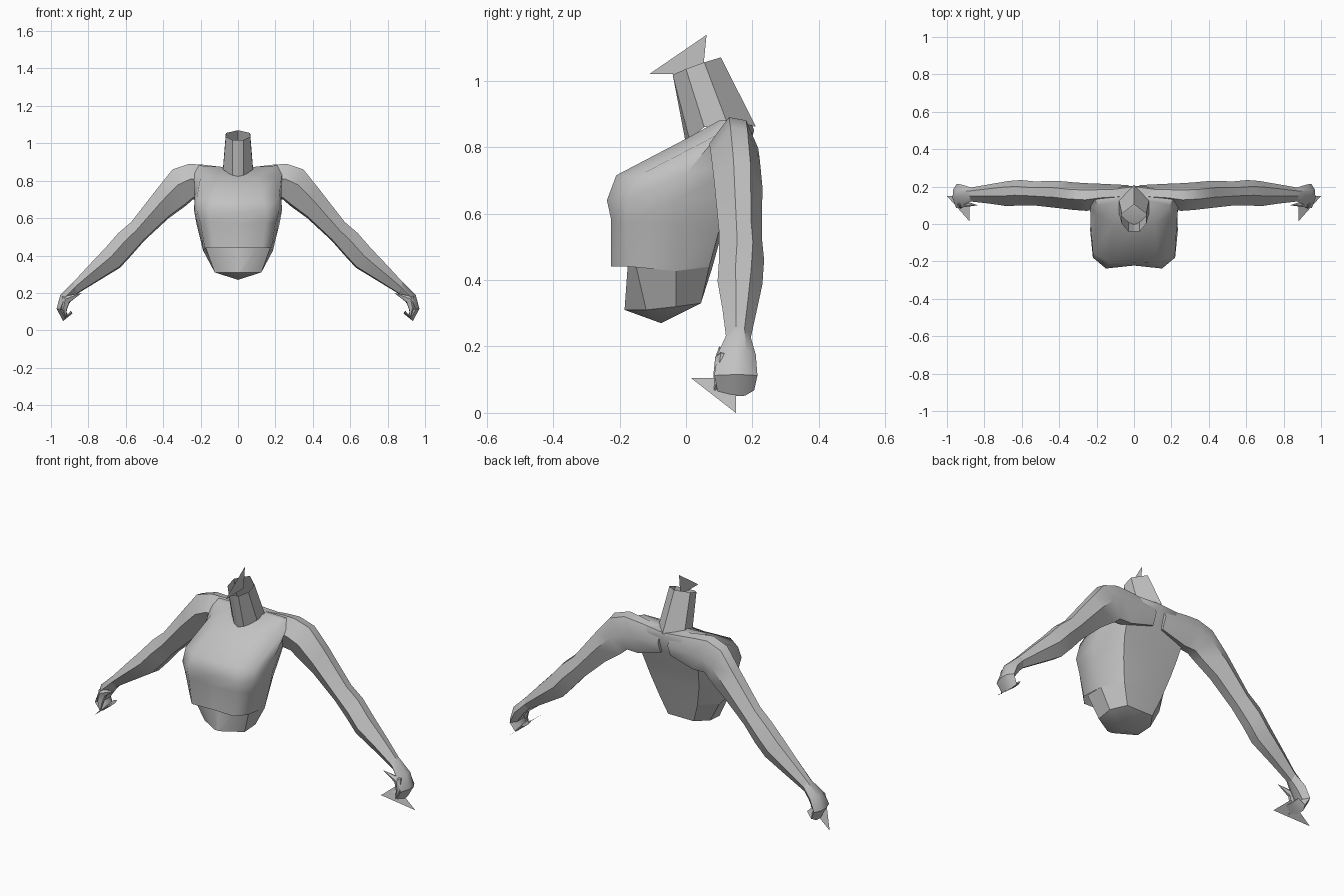
import bpy, bmesh, math

cube = bpy.data.objects.get("Cube")
if cube:
    bpy.data.objects.remove(cube, do_unlink=True)

grey = bpy.data.materials.new("plain grey")
grey.use_nodes = True
grey.diffuse_color = (0.54, 0.54, 0.54, 1)
grey.node_tree.nodes["Principled BSDF"].inputs["Base Color"].default_value = (0.54, 0.54, 0.54, 1)


def finish(name, bm, angle=35):
    bmesh.ops.recalc_face_normals(bm, faces=bm.faces)
    mesh = bpy.data.meshes.new(name)
    bm.to_mesh(mesh)
    bm.free()
    mesh.materials.append(grey)
    obj = bpy.data.objects.new(name, mesh)
    bpy.context.collection.objects.link(obj)
    bpy.ops.object.select_all(action="DESELECT")
    obj.select_set(True)
    bpy.context.view_layer.objects.active = obj
    bpy.ops.object.shade_smooth_by_angle(angle=math.radians(angle))
    return obj


def loft(name, rings, start=None, end=None, angle=35):
    """Skin closed rings; start and end are optional cap points."""
    bm = bmesh.new()
    loops = [[bm.verts.new(p) for p in ring] for ring in rings]
    n = len(loops[0])
    for a, b in zip(loops, loops[1:]):
        for i in range(n):
            j = (i + 1) % n
            bm.faces.new((a[i], a[j], b[j], b[i]))
    for loop, tip in ((loops[0], start), (loops[-1], end)):
        if tip:
            v = bm.verts.new(tip)
            for i in range(n):
                bm.faces.new((loop[i], loop[(i + 1) % n], v))
    return finish(name, bm, angle)


def full(half):
    """Mirror a half ring that runs from front to back."""
    return half + [(-x, y, z) for x, y, z in reversed(half) if x > 0]


def section(xt, zt, xb, zb, y0, y1):
    """Six-sided limb section between a top point and a bottom point."""
    shape = ((0, .4), (.42, 0), (.95, .35), (1, .75), (.5, 1), (.05, .75))
    return [(xt + (xb - xt) * t, y0 + (y1 - y0) * s, zt + (zb - zt) * t) for t, s in shape]


def mirror(obj):
    mod = obj.modifiers.new("Mirror", "MIRROR")
    mod.use_axis[0] = True


# Abdomen, then the overhanging chest, up to the shoulders
abdomen = [
    [(0, -.185, .31), (.015, -.185, .31), (.125, -.12, .31), (.13, -.03, .32), (.08, .045, .33), (0, .045, .33)],
    [(0, -.175, .45), (.11, -.175, .45), (.172, -.15, .44), (.187, -.03, .427), (.12, .07, .44), (0, .08, .44)],
]
chest = [
    [(0, -.22, .44), (.13, -.225, .44), (.178, -.17, .44), (.187, -.03, .427), (.12, .07, .44), (0, .08, .44)],
    [(0, -.22, .57), (.15, -.225, .58), (.2, -.18, .57), (.222, -.03, .57), (.15, .1, .55), (0, .11, .55)],
    [(0, -.222, .63), (.15, -.238, .64), (.22, -.18, .64), (.235, -.03, .64), (.17, .13, .65), (0, .14, .65)],
    [(0, -.205, .71), (.13, -.21, .715), (.22, -.15, .71), (.232, 0, .72), (.18, .17, .75), (0, .175, .75)],
    [(0, 0, .825), (.11, 0, .825), (.2, .05, .82), (.235, .1, .84), (.18, .19, .83), (0, .205, .85)],
    [(0, .09, .868), (.1, .1, .875), (.19, .1, .88), (.21, .13, .88), (.15, .18, .87), (0, .2, .865)],
]
loft("abdomen", [full(r) for r in abdomen], start=(0, -.075, .27), angle=38)
loft("chest", [full(r) for r in chest], end=(0, .14, .868), angle=48)

# Open neck with a slanted rim and a pointed front base
neck = [
    [(0, 0, .808), (.03, .01, .825), (.08, .055, .86), (.08, .125, .87), (0, .21, .862)],
    [(0, -.04, 1.018), (.03, -.04, 1.018), (.065, 0, 1.035), (.065, .055, 1.055), (0, .105, 1.07)],
]
loft("neck", [full(r) for r in neck], angle=20)

# Arm from shoulder blade to wrist, then the closed hand
arm = [
    (.03, .866, .03, .74, .11, .208),
    (.18, .885, .17, .70, .09, .215),
    (.26, .89, .24, .70, .07, .218),
    (.35, .86, .28, .665, .075, .222),
    (.43, .76, .37, .6, .085, .23),
    (.57, .58, .5, .48, .1, .228),
    (.64, .52, .57, .4, .1, .235),
    (.71, .44, .63, .335, .095, .23),
    (.8, .345, .75, .262, .11, .212),
    (.88, .258, .86, .195, .12, .195),
]
hand = [
    (.88, .258, .86, .195, .12, .195),
    (.95, .19, .89, .16, .095, .21),
    (.97, .115, .925, .11, .085, .215),
    (.935, .05, .91, .085, .095, .205),
    (.885, .09, .895, .105, .1, .195),
]
mirror(loft("arm", [section(*r) for r in arm], start=(.03, .15, .8), angle=45))
mirror(loft("hand", [section(*r) for r in hand], end=(.89, .15, .1), angle=40))
thumb = [(.94, .18, .9, .15, .088, .13), (.945, .13, .915, .11, .083, .12)]
mirror(loft("thumb", [section(*r) for r in thumb], start=(.835, .1, .2), end=(.92, .085, .06)))


# Thin triangular fins on the neck and below each hand
def fin(name, points):
    bm = bmesh.new()
    bm.faces.new([bm.verts.new(p) for p in points])
    return finish(name, bm)


fin("neck_fin", [(0, -.11, 1.02), (0, .05, 1.02), (0, .062, 1.138)])
mirror(fin("hand_fin", [(.88, .015, .105), (.88, .15, .105), (1, .15, 0)]))
